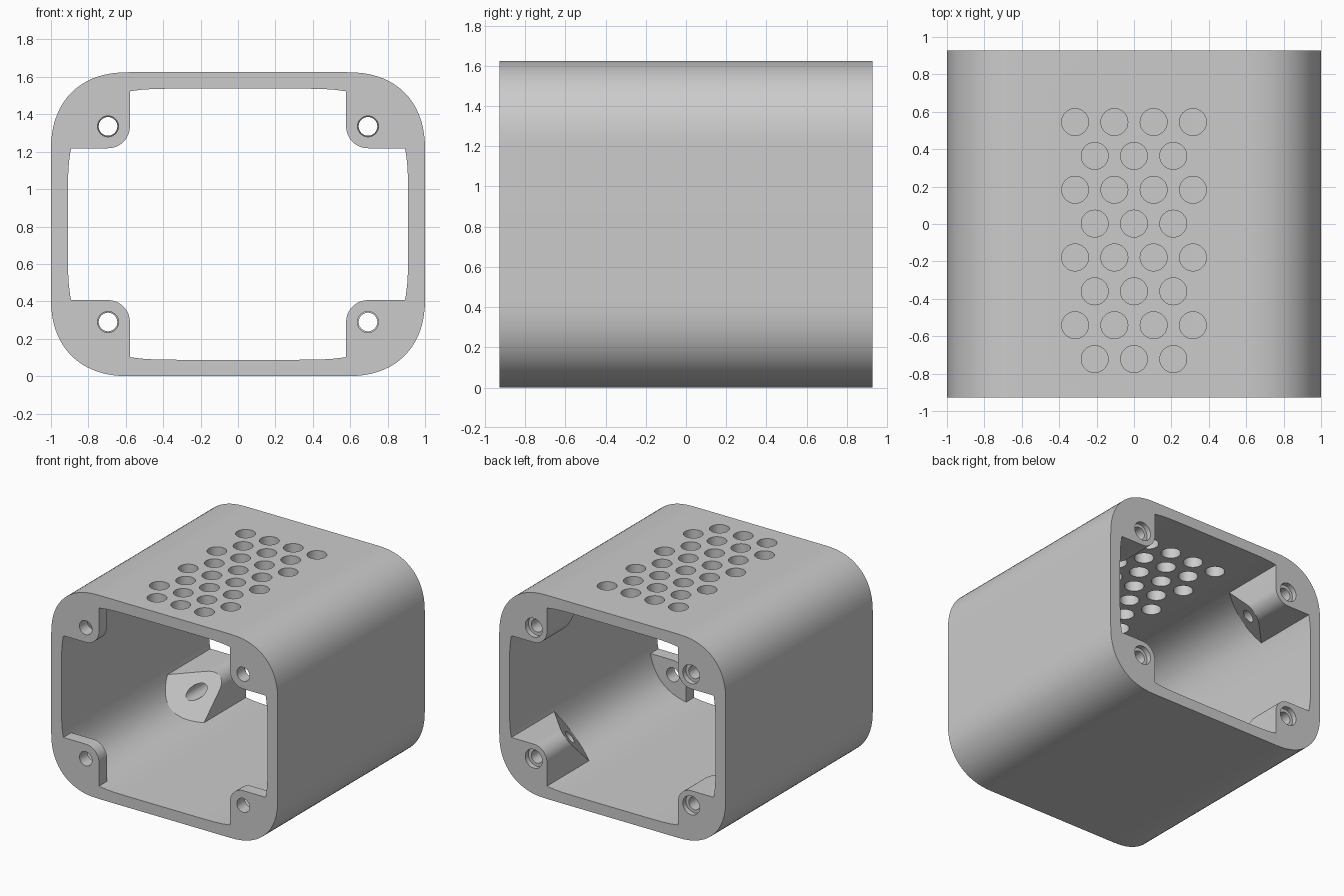
import bpy, bmesh, math
from mathutils import Matrix, Vector

if "Cube" in bpy.data.objects:
    bpy.data.objects.remove(bpy.data.objects["Cube"], do_unlink=True)

HALF_DEPTH = 0.927
MID_Z = 0.8125
SCREW_X, SCREW_Z = 0.695, 0.523      # screw offset from the housing axis
CORNERS = [(sx, sz) for sx in (-1, 1) for sz in (-1, 1)]


def new_object(name, bm):
    bmesh.ops.recalc_face_normals(bm, faces=bm.faces)
    mesh = bpy.data.meshes.new(name)
    bm.to_mesh(mesh)
    bm.free()
    obj = bpy.data.objects.new(name, mesh)
    bpy.context.collection.objects.link(obj)
    return obj


def rounded_profile(hx, hz, r, power, steps=18):
    """Rectangle outline whose corners are soft superellipse arcs."""
    pts = []
    for sx, sz, flip in ((1, 1, 0), (-1, 1, 1), (-1, -1, 0), (1, -1, 1)):
        arc = []
        for i in range(steps + 1):
            t = math.pi / 2 * i / steps
            c, s = max(math.cos(t), 0), math.sin(t)
            if i == steps:
                c = 0
            arc.append((sx * (hx - r + r * c ** (2 / power)),
                        MID_Z + sz * (hz - r + r * s ** (2 / power))))
        pts += arc[::-1] if flip else arc
    return pts


def prism(bm, pts, front, back):
    """Extrude an x-z outline along y; each end is a function of (x, z)."""
    a = [bm.verts.new((x, front(x, z), z)) for x, z in pts]
    b = [bm.verts.new((x, back(x, z), z)) for x, z in pts]
    bm.faces.new(a)
    bm.faces.new(b[::-1])
    for i in range(len(pts)):
        j = (i + 1) % len(pts)
        bm.faces.new((a[i], b[i], b[j], a[j]))


def cylinder(bm, start, end, radius, segments=32):
    start, end = Vector(start), Vector(end)
    axis = end - start
    rot = axis.to_track_quat('Z', 'Y').to_matrix().to_4x4()
    bmesh.ops.create_cone(bm, cap_ends=True, segments=segments, radius1=radius,
                          radius2=radius, depth=axis.length,
                          matrix=Matrix.Translation((start + end) / 2) @ rot)


def cut(target, cutter):
    mod = target.modifiers.new("cut", 'BOOLEAN')
    mod.operation, mod.solver, mod.object = 'DIFFERENCE', 'EXACT', cutter
    bpy.ops.object.select_all(action='DESELECT')
    bpy.context.view_layer.objects.active = target
    target.select_set(True)
    bpy.ops.object.modifier_apply(modifier=mod.name)
    bpy.data.objects.remove(cutter, do_unlink=True)


def boss_outline(sx, sz):
    """Corner block with its inner corner rounded around the screw."""
    r = 0.117
    pts = [(1.2, 1.0), (SCREW_X - r, 1.0)]
    for i in range(13):
        t = math.pi / 2 * i / 12
        pts.append((SCREW_X - r * math.cos(t), SCREW_Z - r * math.sin(t)))
    pts.append((1.2, SCREW_Z - r))
    return [(sx * x, MID_Z + sz * z) for x, z in pts]


def taper(x, z):
    """Sloped inner end of the rear bosses, longest at the housing corner."""
    from_corner = (1 - abs(x)) + (MID_Z - abs(z - MID_Z))
    return HALF_DEPTH - 0.55 + 1.05 * (from_corner - 0.505)


# Outer body
bm = bmesh.new()
prism(bm, rounded_profile(1.0, MID_Z, 0.42, 2.3),
      lambda x, z: -HALF_DEPTH, lambda x, z: HALF_DEPTH)
housing = new_object("housing", bm)

# Cavity shape, with the front plates and tapered rear bosses left out of it
bm = bmesh.new()
prism(bm, rounded_profile(0.91, 0.725, 0.6, 3.2),
      lambda x, z: -1.1, lambda x, z: 1.1)
cavity = new_object("cavity_cutter", bm)
bm = bmesh.new()
for sx, sz in CORNERS:
    prism(bm, boss_outline(sx, sz), lambda x, z: -1.3,
          lambda x, z: -HALF_DEPTH + 0.1)
cut(cavity, new_object("front_boss_form", bm))
for sx, sz in CORNERS:
    bm = bmesh.new()
    prism(bm, boss_outline(sx, sz), taper, lambda x, z: 1.3)
    cut(cavity, new_object("rear_boss_form", bm))
cut(housing, cavity)

# Vent holes in the top, and screw holes front and rear
bm = bmesh.new()
for row in range(8):
    count = 4 - row % 2
    for i in range(count):
        x, y = 0.21 * (i - (count - 1) / 2), 0.545 - 0.181 * row
        cylinder(bm, (x, y, 1.35), (x, y, 1.8), 0.072)
for sx, sz in CORNERS:
    x, z = sx * SCREW_X, MID_Z + sz * SCREW_Z
    cylinder(bm, (x, -1.1, z), (x, -0.6, z), 0.056)
    cylinder(bm, (x, 0, z), (x, 1.1, z), 0.05)
cut(housing, new_object("hole_cutter", bm))

# Counterbores at the rear
bm = bmesh.new()
for sx, sz in CORNERS:
    x, z = sx * SCREW_X, MID_Z + sz * SCREW_Z
    cylinder(bm, (x, HALF_DEPTH - 0.04, z), (x, 1.1, z), 0.075)
cut(housing, new_object("counterbore_cutter", bm))

# Material and shading
grey = bpy.data.materials.new("light_grey")
grey.use_nodes = True
colour = (0.6, 0.6, 0.6, 1)
grey.diffuse_color = colour
grey.node_tree.nodes["Principled BSDF"].inputs["Base Color"].default_value = colour
housing.data.materials.clear()
housing.data.materials.append(grey)
for poly in housing.data.polygons:
    poly.material_index = 0
bpy.context.view_layer.objects.active = housing
housing.select_set(True)
bpy.ops.object.shade_smooth_by_angle(angle=math.radians(30))
